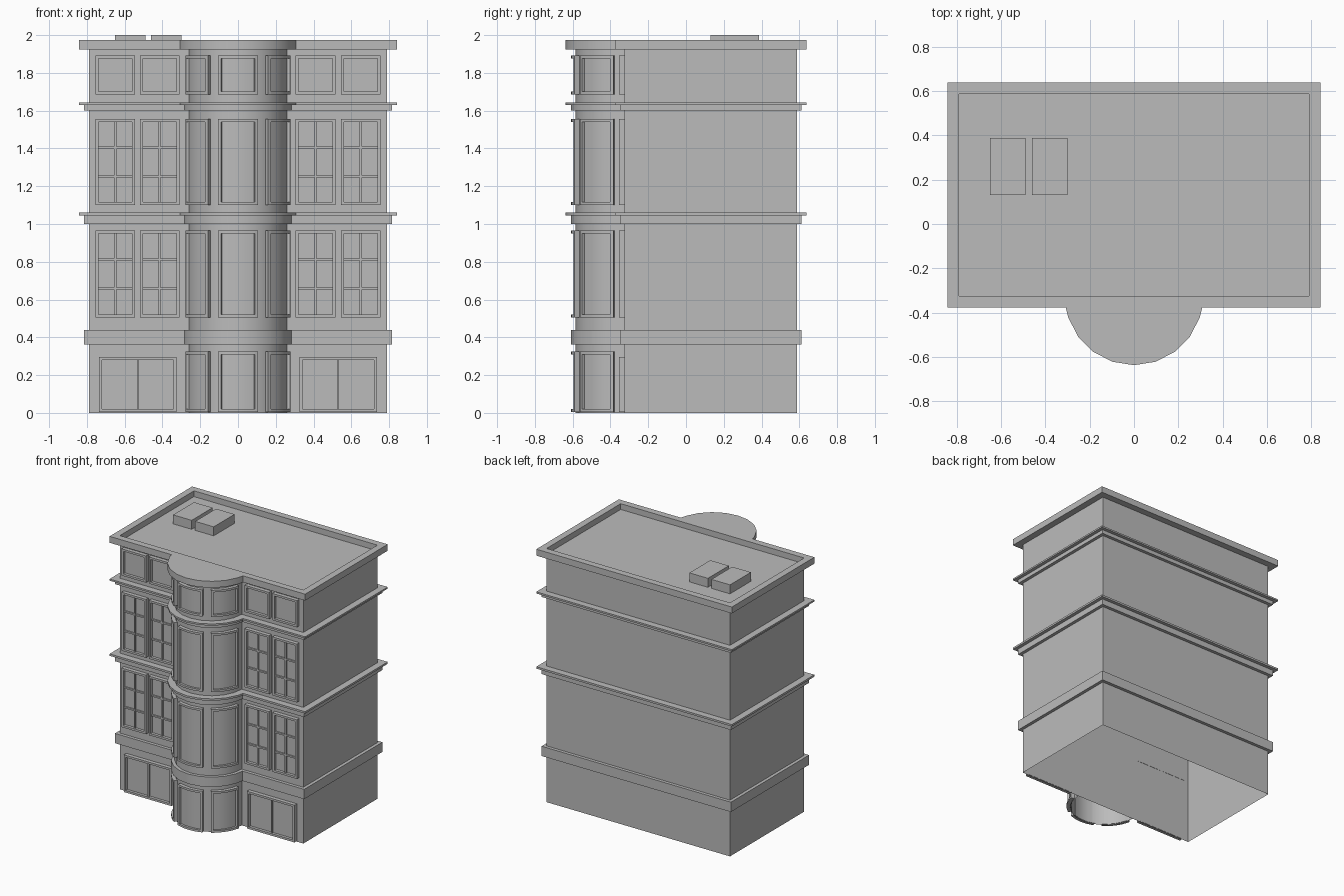
import bpy, bmesh
from math import sin, cos, radians, acos, degrees

if "Cube" in bpy.data.objects:
    bpy.data.objects.remove(bpy.data.objects["Cube"], do_unlink=True)

stone = bpy.data.materials.new("stone_grey")
stone.use_nodes = True
GREY = (0.5, 0.5, 0.5, 1)
stone.diffuse_color = GREY
stone.node_tree.nodes["Principled BSDF"].inputs["Base Color"].default_value = GREY

# Main dimensions: wall faces and bay centre line
W, FRONT, BACK, BAY = 0.79, -0.325, 0.587, 0.26


def finish(bm, name):
    bmesh.ops.recalc_face_normals(bm, faces=bm.faces)
    mesh = bpy.data.meshes.new(name)
    bm.to_mesh(mesh)
    bm.free()
    ob = bpy.data.objects.new(name, mesh)
    bpy.context.collection.objects.link(ob)
    mesh.materials.append(stone)
    bpy.ops.object.select_all(action='DESELECT')
    ob.select_set(True)
    bpy.context.view_layer.objects.active = ob
    bpy.ops.object.shade_smooth_by_angle(angle=radians(30))
    return ob


def prism(bm, pts, z0, z1, bottom=True):
    """Extrude a plan outline between two heights."""
    lo = [bm.verts.new((x, y, z0)) for x, y in pts]
    hi = [bm.verts.new((x, y, z1)) for x, y in pts]
    for i in range(len(pts)):
        j = (i + 1) % len(pts)
        bm.faces.new((lo[i], lo[j], hi[j], hi[i]))
    bm.faces.new(hi)
    if bottom:
        bm.faces.new(lo[::-1])


def rect(x0, x1, y0, y1):
    return [(x0, y0), (x1, y0), (x1, y1), (x0, y1)]


def arc(r, a0, a1, steps):
    """Points round the bay; angle zero faces the front."""
    angles = [radians(a0 + (a1 - a0) * i / steps) for i in range(steps + 1)]
    return [(r * sin(a), FRONT - r * cos(a)) for a in angles]


def bay_arc(off):
    """Bay outline, its ends trimmed where it meets the offset wall."""
    r = BAY + off
    end = radians(degrees(acos(off / r)))
    inner = arc(r, -72, 72, 8)
    x, y = r * sin(end), FRONT - off
    return [(-x, y)] + inner + [(x, y)]


def outline(off):
    w = W + off
    return ([(-w, FRONT - off)] + bay_arc(off) +
            [(w, FRONT - off), (w, BACK + off), (-w, BACK + off)])


def ring(name, outer, inner, z0, z1):
    """Hollow moulding between two matching outlines."""
    bm = bmesh.new()
    loops = [[bm.verts.new((x, y, z)) for x, y in pts]
             for pts, z in ((outer, z0), (outer, z1), (inner, z1), (inner, z0))]
    n = len(outer)
    for k in range(4):
        a, b = loops[k], loops[(k + 1) % 4]
        for i in range(n):
            j = (i + 1) % n
            bm.faces.new((a[i], a[j], b[j], b[i]))
    return finish(bm, name)


# Building shell, open underneath
bm = bmesh.new()
prism(bm, rect(-W, W, FRONT, BACK), 0, 1.93, bottom=False)
finish(bm, "main_walls")
bm = bmesh.new()
prism(bm, arc(BAY, -90, 90, 10), 0, 1.93, bottom=False)
finish(bm, "bay_wall")

# String courses: a band, and on two levels a thin projecting ledge
wall = outline(0)
for name, off, z0, z1 in (
        ("ground_band", 0.025, 0.362, 0.438),
        ("middle_band", 0.025, 1.0, 1.045), ("middle_ledge", 0.052, 1.045, 1.06),
        ("upper_band", 0.025, 1.6, 1.63), ("upper_ledge", 0.052, 1.63, 1.643)):
    ring(name, outline(off), wall, z0, z1)

# Roof cornice, flat over the bay, standing above a sunken deck
edge = outline(0.052)
rim = [(max(-W, min(W, x)), max(FRONT, min(BACK, y))) for x, y in edge]
ring("roof_cornice", edge, rim, 1.925, 1.975)

# Roof boxes
for side, x in (("right", -0.57), ("left", -0.38)):
    bm = bmesh.new()
    prism(bm, rect(x - 0.08, x + 0.08, 0.13, 0.387), 1.93, 2.0)
    finish(bm, "roof_box_" + side)


def flat_window(name, x0, x1, z0, z1, cols, rows):
    bm = bmesh.new()
    t, face = 0.016, FRONT - 0.03

    def bar(a, b, c, d, y):
        prism(bm, rect(a, b, y, FRONT + 0.002), c, d)
    bar(x0, x0 + t, z0, z1, face)
    bar(x1 - t, x1, z0, z1, face)
    bar(x0 + t, x1 - t, z0, z0 + t, face)
    bar(x0 + t, x1 - t, z1 - t, z1, face)
    bar(x0 + t, x1 - t, z0 + t, z1 - t, FRONT - 0.008)
    for i in range(1, cols):
        x = x0 + (x1 - x0) * i / cols
        bar(x - 0.006, x + 0.006, z0 + t, z1 - t, FRONT - 0.02)
    for i in range(1, rows):
        z = z0 + (z1 - z0) * i / rows
        bar(x0 + t, x1 - t, z - 0.006, z + 0.006, FRONT - 0.019)
    finish(bm, name)


def bay_window(name, mid, half, z0, z1):
    bm = bmesh.new()
    t, ta, face = 0.016, 3.5, BAY + 0.025

    def bar(a0, a1, c, d, r, steps):
        prism(bm, arc(r, a0, a1, steps) + arc(BAY - 0.006, a1, a0, steps), c, d)
    a0, a1 = mid - half, mid + half
    bar(a0, a0 + ta, z0, z1, face, 1)
    bar(a1 - ta, a1, z0, z1, face, 1)
    bar(a0 + ta, a1 - ta, z0, z0 + t, face, 4)
    bar(a0 + ta, a1 - ta, z1 - t, z1, face, 4)
    bar(a0 + ta, a1 - ta, z0 + t, z1 - t, BAY + 0.008, 4)
    finish(bm, name)


# Windows on each storey: heights, panes, and the bay windows beside them
for floor, z0, z1, cols, rows in (("first", 0.505, 0.965, 2, 3),
                                  ("second", 1.1, 1.555, 2, 3),
                                  ("top", 1.685, 1.893, 1, 1)):
    for i, x in enumerate((-0.65, -0.415, 0.41, 0.65)):
        flat_window(f"{floor}_window_{i + 1}", x - 0.105, x + 0.105, z0, z1, cols, rows)

for side, x in (("right", -0.53), ("left", 0.53)):
    flat_window("shop_window_" + side, x - 0.205, x + 0.205, 0.005, 0.295, 2, 1)

for floor, z0, z1 in (("ground", 0.005, 0.325), ("first", 0.505, 0.965),
                      ("second", 1.1, 1.555), ("top", 1.685, 1.893)):
    for side, mid in (("right", -56), ("centre", 0), ("left", 56)):
        bay_window(f"{floor}_bay_window_{side}", mid, 22, z0, z1)
